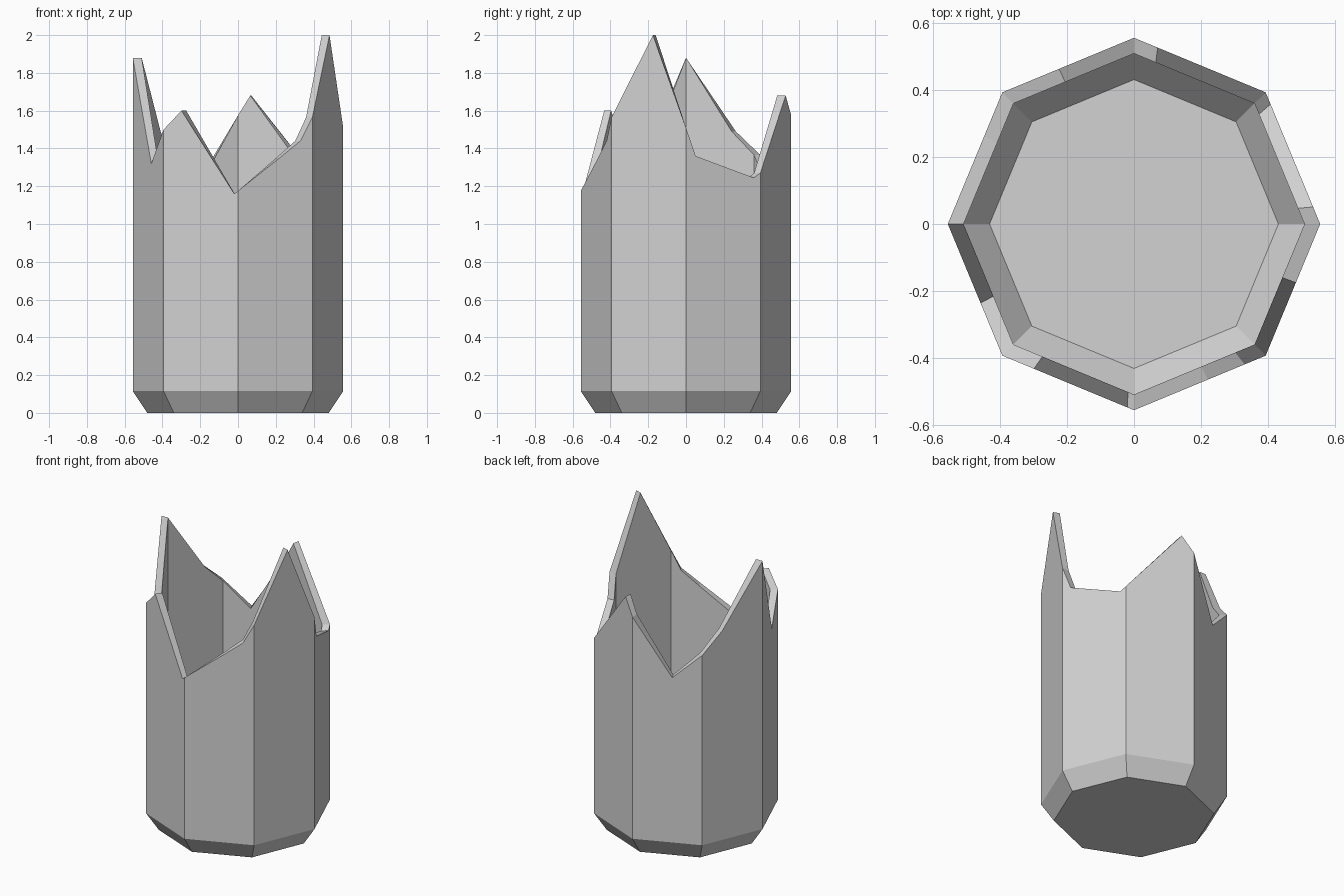
import bpy
import bmesh
from math import cos, sin, pi
from mathutils import Vector

cube = bpy.data.objects.get("Cube")
if cube:
    bpy.data.objects.remove(cube, do_unlink=True)

SIDES = 8
OUTER, INNER = 0.557, 0.51

# Jagged rim: corner number plus fraction along the side, and height
RIM = [(0, 1.51), (0.13, 1.36), (0.91, 1.245), (1, 1.27), (1.82, 1.68),
       (2, 1.575), (2.57, 1.2), (3, 1.365), (3.33, 1.49), (4, 1.88),
       (4.6, 1.32), (5, 1.5), (5.24, 1.6), (5.95, 1.16), (6, 1.175),
       (6.56, 1.35), (6.84, 1.44), (7, 1.565), (7.555, 2.0)]


def on_side(t, radius, z):
    """Point on the octagon, t counting corners anticlockwise from +x."""
    k = int(t)
    a, b = (Vector((radius * cos(i * 2 * pi / SIDES),
                    radius * sin(i * 2 * pi / SIDES), z)) for i in (k, k + 1))
    return a.lerp(b, t - k)


def shell(bm, base_radius, base_z, wall_radius, wall_z):
    """Base, chamfer and walls of one skin; returns its rim vertices."""
    base = [bm.verts.new(on_side(i, base_radius, base_z)) for i in range(SIDES)]
    low = [bm.verts.new(on_side(i, wall_radius, wall_z)) for i in range(SIDES)]
    rim = [bm.verts.new(on_side(t, wall_radius, z)) for t, z in RIM]
    bm.faces.new(base)
    for i in range(SIDES):
        j = (i + 1) % SIDES
        bm.faces.new((base[i], base[j], low[j], low[i]))
        top = [v for v, (t, z) in zip(rim, RIM) if i <= t < i + 1]
        end = next(v for v, (t, z) in zip(rim, RIM) if t == j)
        bm.faces.new([low[i], low[j], end] + top[::-1])
    return rim


# Broken vessel: outer and inner skins joined along the jagged rim
bm = bmesh.new()
outside = shell(bm, 0.48, 0.0, OUTER, 0.115)
inside = shell(bm, 0.432, 0.04, INNER, 0.13)
for i in range(len(RIM)):
    j = (i + 1) % len(RIM)
    bm.faces.new((outside[i], outside[j], inside[j], inside[i]))
bmesh.ops.recalc_face_normals(bm, faces=bm.faces)

mesh = bpy.data.meshes.new("broken_vessel")
bm.to_mesh(mesh)
bm.free()
vessel = bpy.data.objects.new("broken_vessel", mesh)
bpy.context.collection.objects.link(vessel)

# Single pale grey colour
grey = bpy.data.materials.new("pale_grey")
grey.use_nodes = True
colour = (0.65, 0.65, 0.65, 1.0)
grey.diffuse_color = colour
grey.node_tree.nodes["Principled BSDF"].inputs["Base Color"].default_value = colour
mesh.materials.append(grey)
